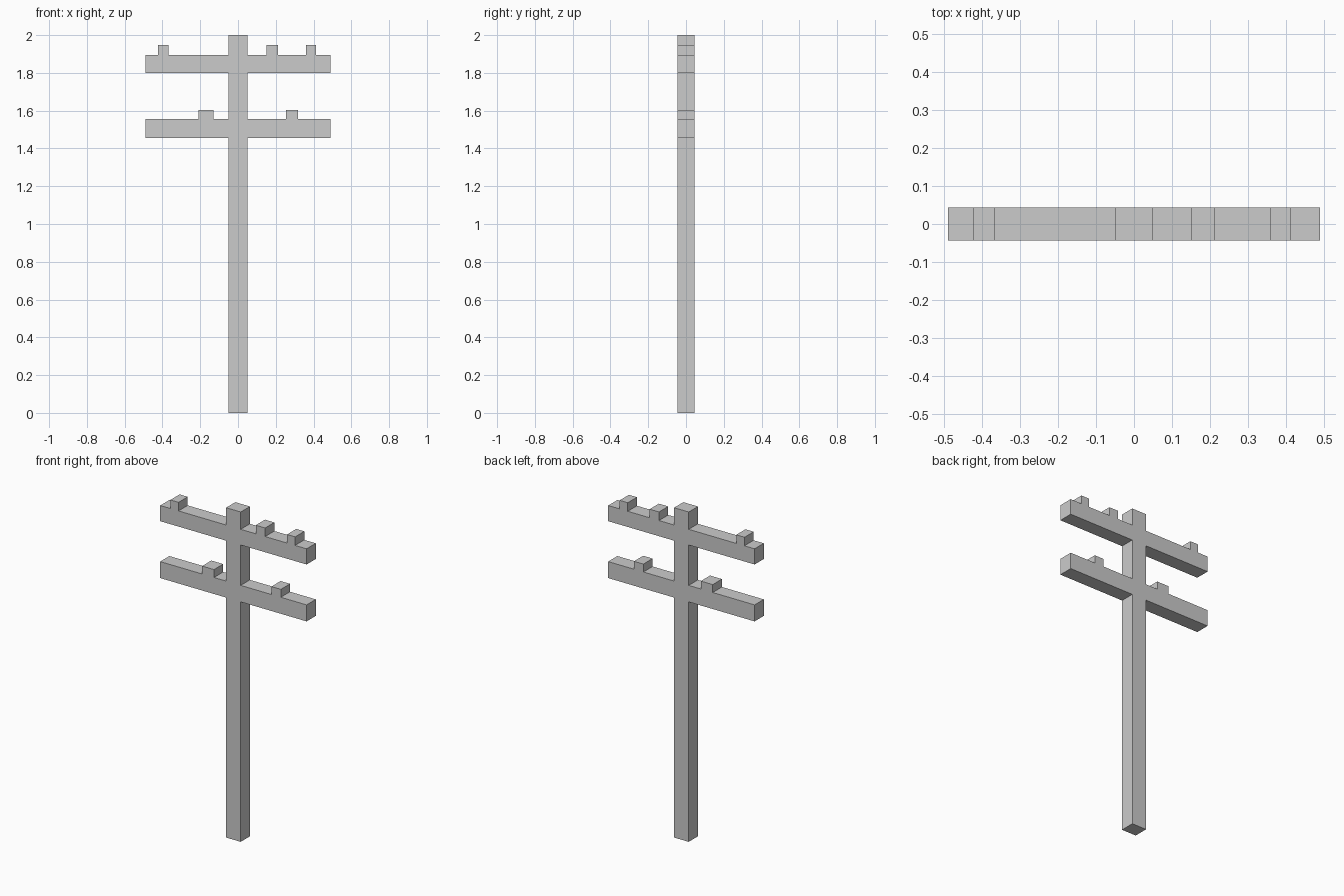
import bpy, bmesh

if "Cube" in bpy.data.objects:
    bpy.data.objects.remove(bpy.data.objects["Cube"])

POLE_W, DEPTH, HEIGHT, ARM = 0.049, 0.044, 2.0, 0.491   # half width, half depth, height, half arm length

# Each crossarm: bottom z, top z, peg top z, peg x ranges from left to right
ARMS = [
    (1.455, 1.555, 1.603, [(-0.21, -0.13), (0.255, 0.318)]),
    (1.80, 1.895, 1.947, [(-0.423, -0.368), (0.15, 0.213), (0.36, 0.414)]),
]


def arm_side(arm, side):
    """Outline of one half of a crossarm, from the pole's lower corner to its upper corner."""
    low, top, peg_top, pegs = arm
    pts = [(side * POLE_W, low), (side * ARM, low), (side * ARM, top)]
    for a, b in sorted(pegs, key=lambda p: -side * p[0]):
        if a * side > 0:
            outer, inner = (b, a) if side > 0 else (a, b)
            pts += [(outer, top), (outer, peg_top), (inner, peg_top), (inner, top)]
    return pts + [(side * POLE_W, top)]


def pole_side(side):
    """Outline of one side of the pole, from the ground up."""
    pts = [(side * POLE_W, 0)]
    for arm in ARMS:
        pts += arm_side(arm, side)
    return pts + [(side * POLE_W, HEIGHT)]


# Whole silhouette, extruded front to back so pole, arms and pegs are flush
outline = pole_side(1) + pole_side(-1)[::-1]
bm = bmesh.new()
face = bm.faces.new([bm.verts.new((x, -DEPTH, z)) for x, z in outline])
ext = bmesh.ops.extrude_face_region(bm, geom=[face], use_keep_orig=True)
bmesh.ops.translate(bm, vec=(0, 2 * DEPTH, 0),
                    verts=[g for g in ext["geom"] if isinstance(g, bmesh.types.BMVert)])
bmesh.ops.recalc_face_normals(bm, faces=bm.faces)

mesh = bpy.data.meshes.new("utility_pole")
bm.to_mesh(mesh)
bm.free()
bpy.context.collection.objects.link(bpy.data.objects.new("utility_pole", mesh))
